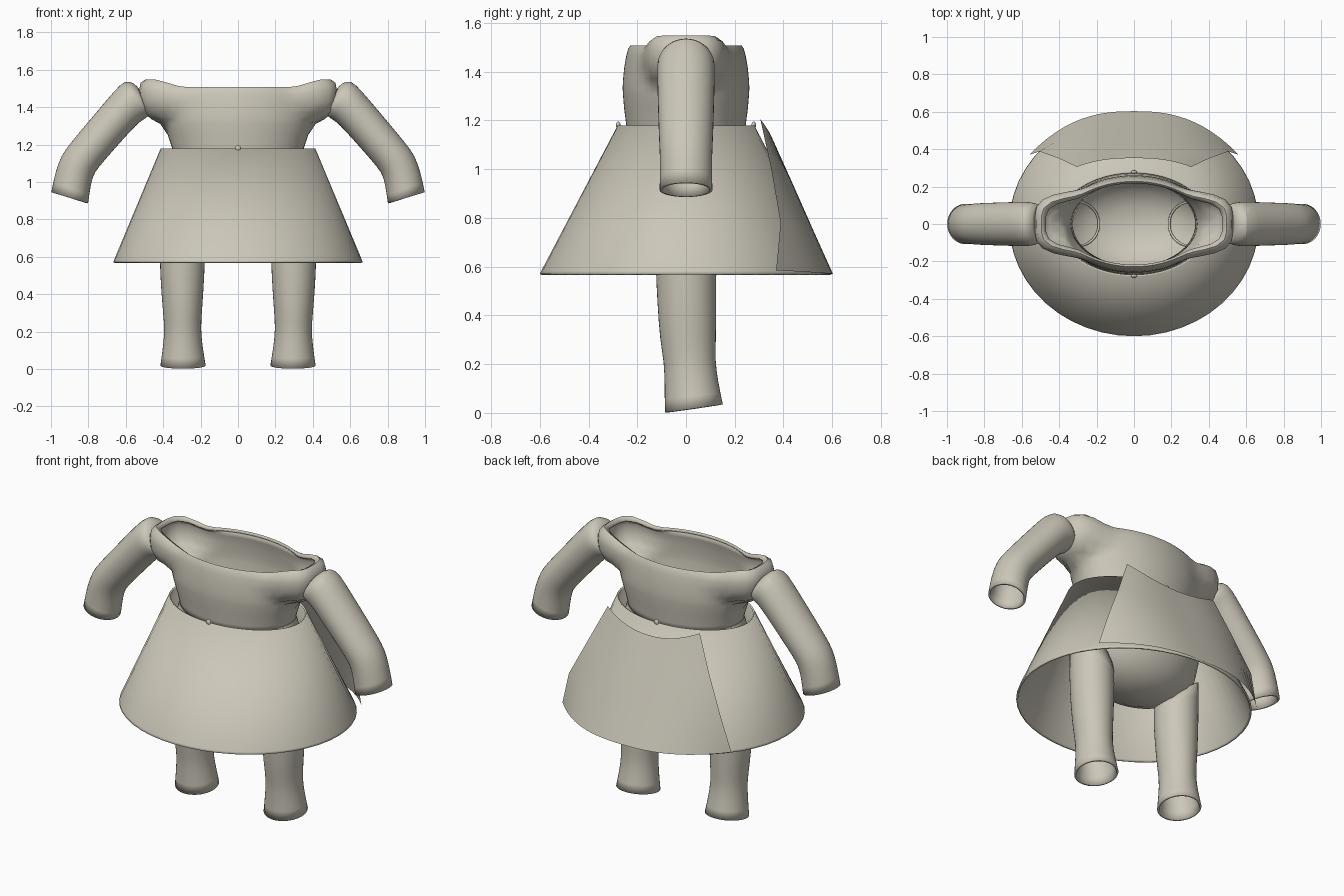
import bpy, math
from mathutils import Vector

if "Cube" in bpy.data.objects:
    bpy.data.objects.remove(bpy.data.objects["Cube"])

mat = bpy.data.materials.new("warm_beige")
mat.diffuse_color = (0.6, 0.57, 0.485, 1)
mat.use_nodes = True
mat.node_tree.nodes["Principled BSDF"].inputs["Base Color"].default_value = mat.diffuse_color


def make(name, verts, faces, thick=0.0, mirror=False, subsurf=0, angle=40):
    me = bpy.data.meshes.new(name)
    me.from_pydata(verts, [], faces)
    me.materials.append(mat)
    ob = bpy.data.objects.new(name, me)
    bpy.context.collection.objects.link(ob)
    bpy.context.view_layer.objects.active = ob
    ob.select_set(True)
    bpy.ops.object.mode_set(mode='EDIT')
    bpy.ops.mesh.select_all(action='SELECT')
    bpy.ops.mesh.normals_make_consistent(inside=False)
    bpy.ops.object.mode_set(mode='OBJECT')
    bpy.ops.object.shade_smooth_by_angle(angle=math.radians(angle))
    ob.select_set(False)
    if mirror:
        ob.modifiers.new("mirror", 'MIRROR').use_mirror_merge = False
    if subsurf:
        m = ob.modifiers.new("smooth", 'SUBSURF')
        m.levels = m.render_levels = subsurf
    if thick:
        m = ob.modifiers.new("shell", 'SOLIDIFY')
        m.thickness, m.offset = thick, -1
    return ob


def bridge(rings, closed=True):
    n = len(rings[0])
    faces = []
    for i in range(len(rings) - 1):
        for j in range(n if closed else n - 1):
            k = (j + 1) % n
            faces.append((i * n + j, i * n + k, (i + 1) * n + k, (i + 1) * n + j))
    return [p for r in rings for p in r], faces


def oval(c, u, v, n=20):
    c, u, v = Vector(c), Vector(u), Vector(v)
    return [c + u * math.cos(t) + v * math.sin(t)
            for t in (2 * math.pi * i / n for i in range(n))]


def flat_ovals(profile, n):
    return [oval((0, 0, z), (rx, 0, 0), (0, ry, 0), n) for z, rx, ry in profile]


# Torso: oval body blended with boxy shoulder sockets
def torso_ring(z, rx, ry, sx, sy, bump, n=72):
    pts = []
    for i in range(n):
        t = 2 * math.pi * i / n
        c, s = abs(math.cos(t)), abs(math.sin(t))
        r = ((c / rx) ** 2 + (s / ry) ** 2) ** -0.5
        if sx:
            q = ((c / sx) ** 4 + (s / sy) ** 4) ** -0.25
            r = (r ** 16 + q ** 16) ** (1 / 16)
        x, y = r * math.cos(t), r * math.sin(t)
        f = min(1, max(0, (abs(x) - 0.28) / 0.18))
        pts.append((x, y, z + bump * f * f * (3 - 2 * f)))
    return pts


torso = [(1.14, .345, .242, 0, 0, 0), (1.18, .352, .245, 0, 0, 0),
         (1.25, .375, .254, 0, 0, 0), (1.31, .395, .259, .40, .03, 0),
         (1.335, .40, .26, .46, .10, 0), (1.37, .40, .258, .50, .155, 0),
         (1.42, .40, .253, .525, .18, .01), (1.465, .40, .245, .53, .18, .02),
         (1.495, .39, .237, .52, .17, .035), (1.508, .38, .228, .495, .15, .04),
         (1.50, .37, .217, .47, .132, .035)]
make("torso", *bridge([torso_ring(*r) for r in torso]), thick=.018, angle=60)

# Pelvis: rounded bowl under the waist
pelvis = [(1.20, .338, .222), (1.12, .36, .25), (1.02, .385, .27), (.90, .395, .275),
          (.80, .375, .26), (.72, .325, .225), (.66, .24, .17), (.62, .13, .095),
          (.61, .01, .01)]
v, f = bridge(flat_ovals(pelvis, 40))
f.append(tuple(range(len(v) - 40, len(v))))
make("pelvis", v, f, angle=60)

# Arms: upper and lower outline points (x, z) plus depth
arm = [(.53, 1.50, .48, 1.35, .10), (.555, 1.53, .50, 1.335, .113),
       (.605, 1.548, .525, 1.32, .12), (.66, 1.49, .57, 1.275, .12),
       (.77, 1.36, .655, 1.18, .117), (.90, 1.205, .752, 1.07, .113),
       (.945, 1.145, .775, 1.03, .11), (.978, 1.055, .788, .97, .108),
       (1.0, .945, .80, .885, .11)]
rings = [oval(((a + c) / 2, 0, (b + d) / 2), ((a - c) / 2, 0, (b - d) / 2), (0, w, 0))
         for a, b, c, d, w in arm]
make("arms", *bridge(rings), thick=.012, mirror=True, subsurf=1, angle=60)

# Legs: centre x, y, z, half width, half depth, sideways and fore-aft slant
leg = [(.30, 0, .75, .12, .125, .09, 0), (.298, 0, .60, .123, .127, .02, 0),
       (.298, .003, .45, .117, .122, 0, 0), (.297, .008, .30, .105, .117, 0, 0),
       (.296, .015, .21, .098, .106, 0, .005), (.295, .022, .12, .107, .111, 0, .01),
       (.294, .032, .018, .123, .121, 0, .017)]
rings = [oval((x, y, z), (w, 0, sx), (0, d, sy)) for x, y, z, w, d, sx, sy in leg]
make("legs", *bridge(rings), thick=.012, mirror=True, subsurf=1, angle=60)

# Skirt: open flared oval cone
skirt = [(.57, .667, .60), (.582, .663, .594), (1.18, .413, .28)]
make("skirt", *bridge(flat_ovals(skirt, 48)), thick=.01)

# Back panel: loose sheet; centre y, z then side edge x, y, z
panel = [(.603, .57, .56, .37, .585), (.522, .75, .505, .388, .78),
         (.438, .94, .40, .35, 1.0), (.352, 1.13, .305, .305, 1.205)]
rows = []
for yc, zc, xe, ye, ze in panel:
    row = []
    for i in range(25):
        s = i / 12 - 1
        row.append((xe * s, yc + (ye - yc) * abs(s) ** 2.5, zc + (ze - zc) * s * s))
    rows.append(row)
make("back_panel", *bridge(rows, closed=False), angle=60)

# Waist buttons front and back
for name, y in (("front_button", -.278), ("back_button", .278)):
    bpy.ops.mesh.primitive_uv_sphere_add(segments=12, ring_count=8, radius=.016,
                                         location=(0, y, 1.18))
    ob = bpy.context.object
    ob.name = name
    ob.scale = (1, .6, 1)
    ob.data.materials.append(mat)
    bpy.ops.object.shade_smooth_by_angle()
    ob.select_set(False)
